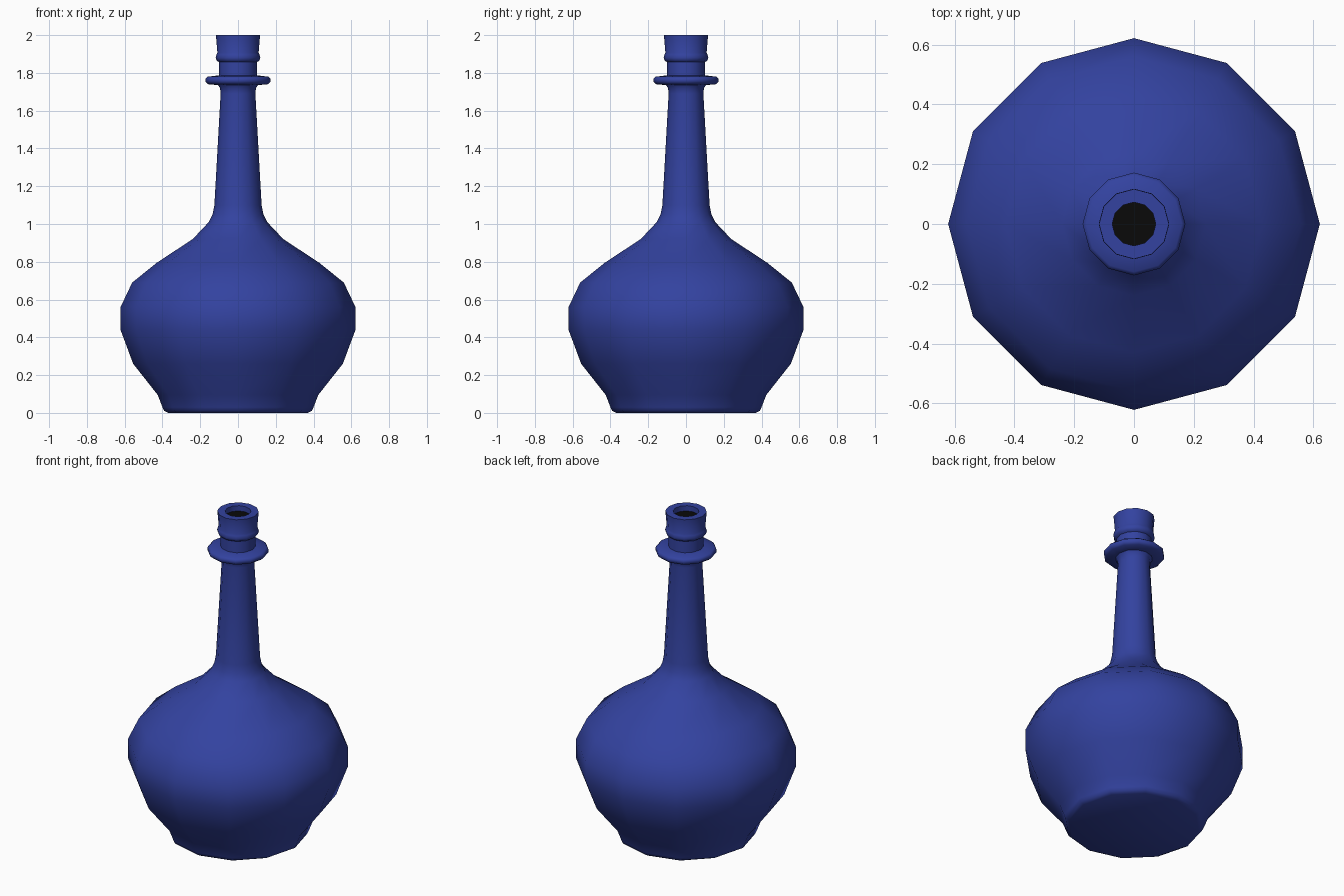
import bpy, bmesh, math

if "Cube" in bpy.data.objects:
    bpy.data.objects.remove(bpy.data.objects["Cube"])

SIDES = 12

def material(name, rgb):
    m = bpy.data.materials.new(name)
    m.diffuse_color = (*rgb, 1)
    m.use_nodes = True
    m.node_tree.nodes["Principled BSDF"].inputs["Base Color"].default_value = m.diffuse_color
    return m

blue = material("cobalt blue", (0.033, 0.055, 0.35))
black = material("black", (0.003, 0.003, 0.003))

def lathe(name, profile, mat, sides=SIDES):
    """Revolve an (r, z) profile around z; r = 0 ends become a pole."""
    bm = bmesh.new()
    rings = []
    for r, z in profile:
        if r == 0:
            rings.append([bm.verts.new((0, 0, z))] * sides)
        else:
            rings.append([bm.verts.new((r * math.cos(2 * math.pi * i / sides),
                                        r * math.sin(2 * math.pi * i / sides), z))
                          for i in range(sides)])
    for a, b in zip(rings, rings[1:]):
        for i in range(sides):
            j = (i + 1) % sides
            bm.faces.new(list(dict.fromkeys((a[i], a[j], b[j], b[i]))))
    me = bpy.data.meshes.new(name)
    bm.to_mesh(me)
    bm.free()
    me.materials.append(mat)
    ob = bpy.data.objects.new(name, me)
    bpy.context.collection.objects.link(ob)
    bpy.ops.object.select_all(action='DESELECT')
    ob.select_set(True)
    bpy.context.view_layer.objects.active = ob
    bpy.ops.object.shade_smooth_by_angle(angle=math.radians(50))
    return ob

# Bottle: base, round belly, long neck, flange, ringed lip and inner mouth
lathe("bottle", [
    (0, 0.0), (0.37, 0.0), (0.392, 0.012), (0.40, 0.03), (0.425, 0.095),
    (0.555, 0.26), (0.622, 0.44), (0.622, 0.56), (0.56, 0.69), (0.43, 0.795),
    (0.24, 0.92), (0.155, 1.01), (0.135, 1.05), (0.125, 1.10),
    (0.092, 1.69), (0.095, 1.72), (0.105, 1.735), (0.158, 1.74),
    (0.172, 1.752), (0.172, 1.77), (0.16, 1.78), (0.10, 1.787),
    (0.10, 1.857), (0.113, 1.865), (0.118, 1.88), (0.114, 1.897),
    (0.109, 1.907), (0.117, 2.0), (0.073, 2.0), (0.073, 1.965)], blue)

# Dark opening inside the mouth
lathe("mouth_opening", [(0.073, 1.967), (0, 1.967)], black)
